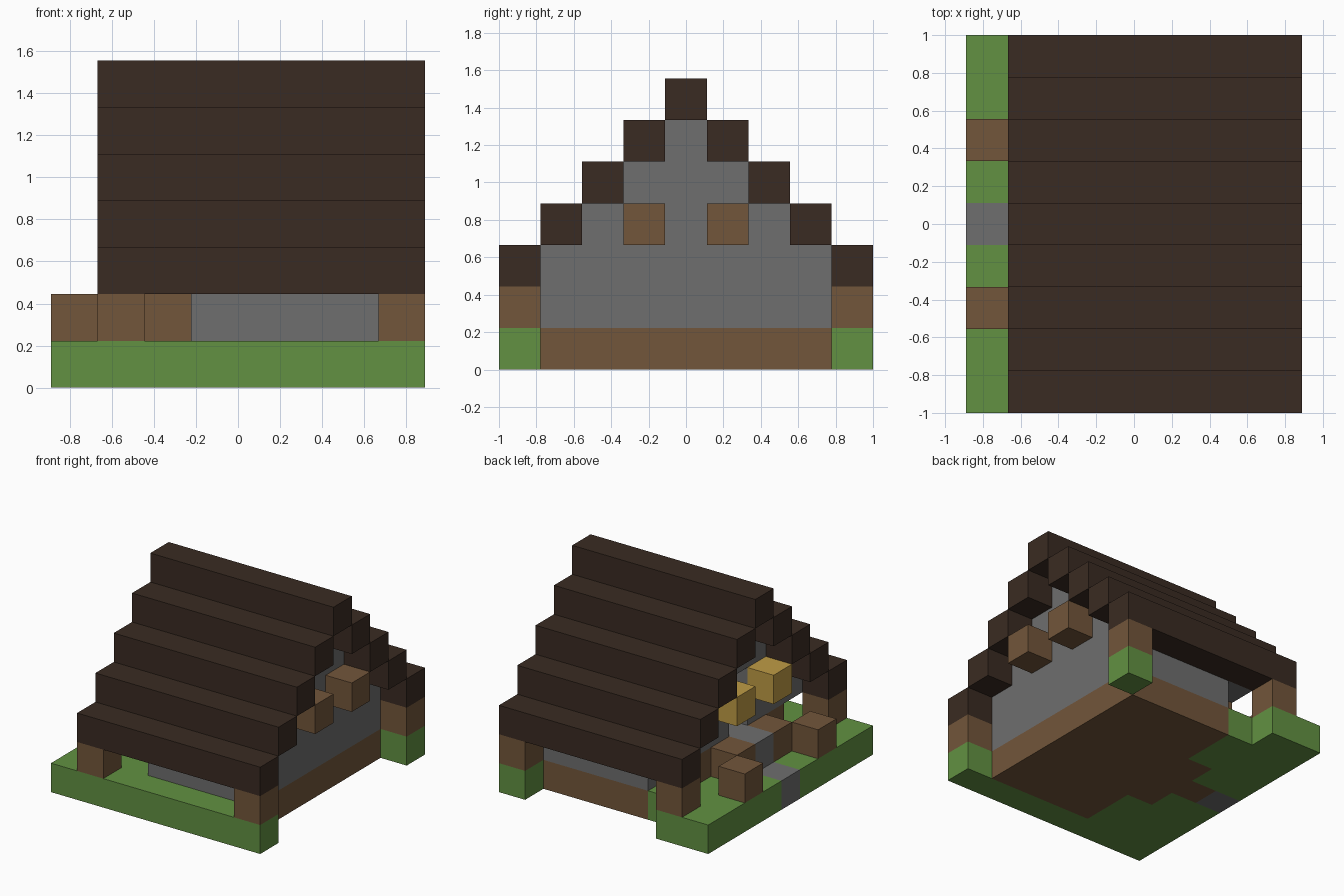
import bpy
import bmesh
from mathutils import Matrix, Vector

if "Cube" in bpy.data.objects:
    bpy.data.objects.remove(bpy.data.objects["Cube"])

U = 2 / 9  # one block


def make_material(name, color):
    m = bpy.data.materials.new(name)
    m.use_nodes = True
    m.diffuse_color = (*color, 1)
    m.node_tree.nodes["Principled BSDF"].inputs["Base Color"].default_value = (*color, 1)
    return m


grass = make_material("grass green", (0.122, 0.283, 0.054))
earth = make_material("earth brown", (0.17, 0.093, 0.043))
timber = make_material("dark timber", (0.042, 0.024, 0.016))
stone = make_material("stone gray", (0.158, 0.158, 0.158))
gold = make_material("lantern gold", (0.52, 0.33, 0.06))


def blocks(name, mat, *boxes):
    """Each box is the (first, end) block range along x, y and z."""
    bm = bmesh.new()
    for ranges in boxes:
        lo = Vector(r[0] for r in ranges)
        hi = Vector(r[1] for r in ranges)
        centre = ((lo + hi) / 2 - Vector((4, 4.5, 0))) * U
        size = (hi - lo) * U
        bmesh.ops.create_cube(
            bm, size=1, matrix=Matrix.Translation(centre) @ Matrix.Diagonal((*size, 1)))
    mesh = bpy.data.meshes.new(name)
    bm.to_mesh(mesh)
    bm.free()
    mesh.materials.append(mat)
    obj = bpy.data.objects.new(name, mesh)
    bpy.context.collection.objects.link(obj)
    return obj


def cell(i, j, k):
    return ((i, i + 1), (j, j + 1), (k, k + 1))


def both(i, j, k):
    """A block and its mirror across the ridge line."""
    return cell(i, j, k), cell(i, 8 - j, k)


BASE, STEP = (0, 1), (1, 2)

# Ground
blocks("lawn", grass,
       ((0, 8), (0, 1), BASE), ((0, 2), (8, 9), BASE), cell(7, 8, 0),
       ((0, 1), (1, 4), BASE), ((0, 1), (5, 8), BASE),
       ((1, 2), (1, 4), BASE), ((1, 2), (5, 8), BASE),
       ((2, 3), (1, 3), BASE), ((2, 3), (6, 8), BASE))
blocks("earth_base", earth,
       ((3, 7), (1, 8), BASE), ((2, 3), (3, 6), BASE), cell(1, 4, 0))

# Stone floor and path
blocks("stone_floor", stone, ((3, 7), (1, 8), STEP), ((2, 3), (3, 6), STEP))
blocks("path", stone, cell(0, 4, 0), cell(1, 4, 1))

# Earth edging, fence posts and corner posts
blocks("path_edging", earth, *both(1, 3, 1), *both(2, 2, 1))
blocks("fence_posts", earth, *both(0, 2, 1))
blocks("corner_posts", earth, *both(1, 0, 1), *both(7, 0, 1))

# Side walls
blocks("side_walls", stone, ((3, 6), (1, 2), (2, 3)), ((3, 6), (7, 8), (2, 3)))

# Stepped gables, one with a doorway
blocks("closed_gable", stone,
       *[((6, 7), (k - 1, 10 - k), (k, k + 1)) for k in range(2, 6)])
door_gable = []
for k in range(2, 6):
    if k < 4:
        door_gable += [((2, 3), (k - 1, 4), (k, k + 1)), ((2, 3), (5, 10 - k), (k, k + 1))]
    else:
        door_gable.append(((2, 3), (k - 1, 10 - k), (k, k + 1)))
blocks("door_gable", stone, *door_gable)

# Window boxes and lanterns
blocks("window_boxes", earth, *both(7, 3, 3))
blocks("lanterns", gold, *both(1, 3, 3))

# Stepped roof
for j in range(9):
    k = 6 - abs(j - 4)
    blocks(f"roof_beam_{j + 1}", timber, ((1, 8), (j, j + 1), (k, k + 1)))
